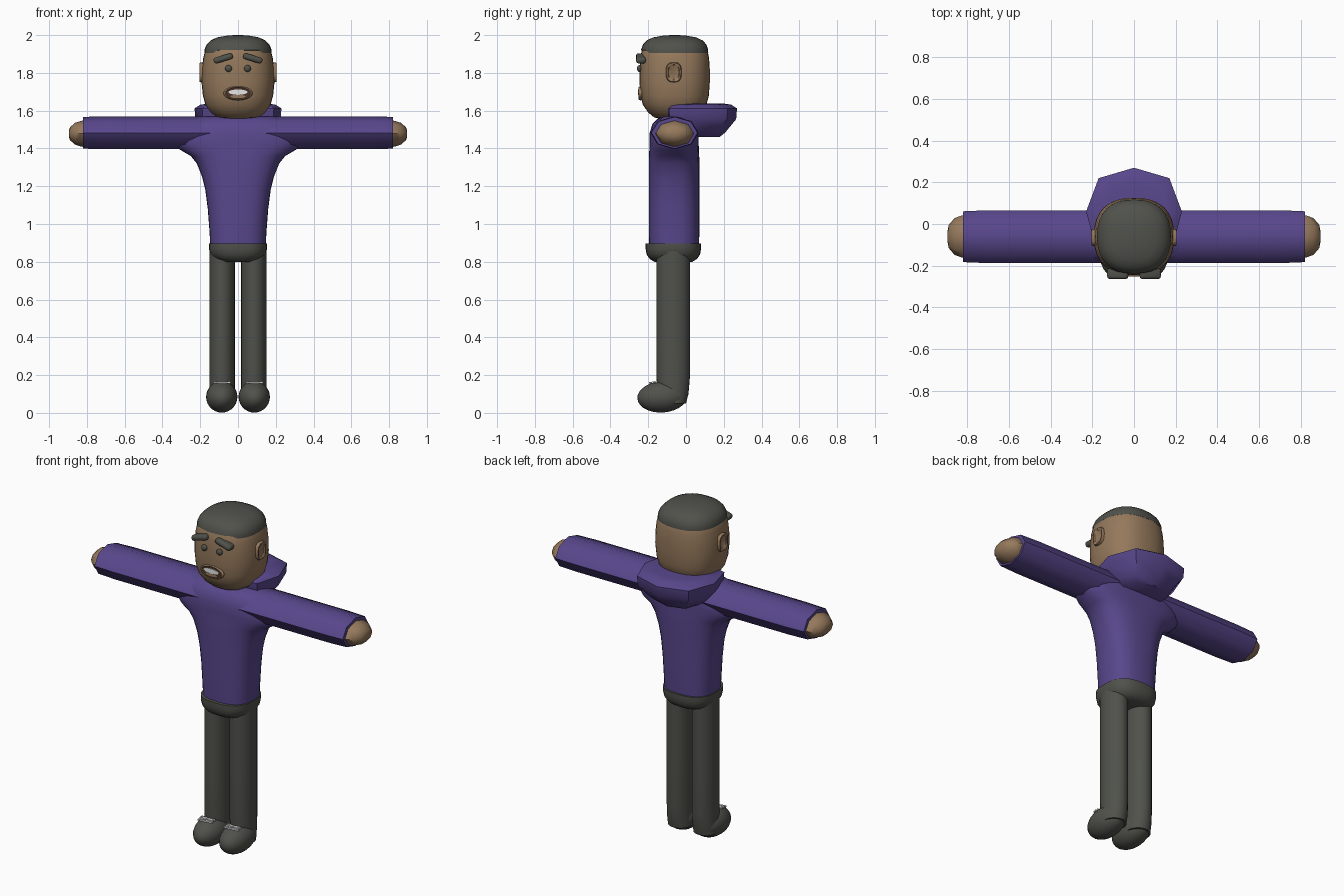
import bpy, bmesh, math
from mathutils import Matrix, Vector

if "Cube" in bpy.data.objects:
    bpy.data.objects.remove(bpy.data.objects["Cube"])


def material(name, rgb):
    m = bpy.data.materials.new(name)
    m.diffuse_color = (*rgb, 1)
    m.use_nodes = True
    m.node_tree.nodes["Principled BSDF"].inputs["Base Color"].default_value = m.diffuse_color
    return m


SKIN = material("brown skin", (0.30, 0.19, 0.107))
PURPLE = material("purple cloth", (0.098, 0.063, 0.262))
DARK = material("charcoal", (0.080, 0.083, 0.070))
WHITE = material("white", (0.8, 0.8, 0.8))
MOUTH = material("dark mouth", (0.07, 0.035, 0.025))


def finish(name, bm, mat, angle=50):
    bmesh.ops.recalc_face_normals(bm, faces=bm.faces[:])
    me = bpy.data.meshes.new(name)
    bm.to_mesh(me)
    bm.free()
    me.materials.append(mat)
    ob = bpy.data.objects.new(name, me)
    bpy.context.collection.objects.link(ob)
    bpy.ops.object.select_all(action='DESELECT')
    ob.select_set(True)
    bpy.context.view_layer.objects.active = ob
    bpy.ops.object.shade_smooth_by_angle(angle=math.radians(angle))
    return ob


def skin_rings(rings):
    """Joins closed rings of points into a capped tube."""
    bm = bmesh.new()
    rows = [[bm.verts.new(p) for p in r] for r in rings]
    n = len(rows[0])
    for a, b in zip(rows, rows[1:]):
        for i in range(n):
            j = (i + 1) % n
            bm.faces.new((a[i], a[j], b[j], b[i]))
    bm.faces.new(rows[0])
    bm.faces.new(rows[-1])
    return bm


def loft(name, rings, mat, axis='z', n=24, p=2.0, angle=50):
    """Rings are (position on axis, centre u, centre v, radius u, radius v)."""
    out = []
    for t, cu, cv, ru, rv in rings:
        row = []
        for i in range(n):
            a = 2 * math.pi * i / n
            c, s = math.cos(a), math.sin(a)
            u = cu + ru * math.copysign(abs(c) ** (2 / p), c)
            v = cv + rv * math.copysign(abs(s) ** (2 / p), s)
            row.append((u, v, t) if axis == 'z' else (t, u, v))
        out.append(row)
    return finish(name, skin_rings(out), mat, angle)


def ball(name, loc, size, mat, rot=(0, 0, 0)):
    bm = bmesh.new()
    bmesh.ops.create_uvsphere(bm, u_segments=24, v_segments=14, radius=1)
    ob = finish(name, bm, mat)
    ob.location, ob.scale, ob.rotation_euler = loc, size, rot
    return ob


def box(name, loc, size, mat, rot=(0, 0, 0), bevel=0.0):
    bm = bmesh.new()
    bmesh.ops.create_cube(bm, size=1, matrix=Matrix.Diagonal((*size, 1)))
    if bevel:
        bmesh.ops.bevel(bm, geom=bm.edges[:], offset=bevel, segments=3,
                        profile=0.5, affect='EDGES')
    ob = finish(name, bm, mat)
    ob.location, ob.rotation_euler = loc, rot
    return ob


def disc(name, loc, rx, rz, depth, mat):
    bm = bmesh.new()
    bmesh.ops.create_cone(bm, cap_ends=True, segments=28, radius1=1, radius2=1, depth=depth,
                          matrix=Matrix.Rotation(math.pi / 2, 4, 'X'))
    bmesh.ops.scale(bm, vec=Vector((rx, 1, rz)), verts=bm.verts[:])
    ob = finish(name, bm, mat)
    ob.location = loc
    return ob


CY = -0.06
# Head: rounded block
loft("head", [(z, 0, CY, rx, ry) for z, rx, ry in [
    (1.557, .075, .08), (1.565, .11, .11), (1.59, .145, .14), (1.63, .172, .168),
    (1.68, .186, .181), (1.75, .193, .186), (1.82, .191, .186), (1.88, .184, .182),
    (1.92, .174, .174), (1.95, .155, .158), (1.975, .11, .12), (1.985, .05, .06)]],
    SKIN, n=32, p=2.4)

# Hair cap, with the hairline raised over the forehead
hair = loft("hair", [(z, 0, CY, rx, ry) for z, rx, ry in [
    (1.905, .178, .178), (1.925, .177, .177), (1.95, .166, .168), (1.972, .145, .148),
    (1.988, .11, .114), (1.997, .06, .062), (2.0, .02, .02)]], DARK, n=32, p=2.4)
for v in hair.data.vertices:
    if v.co.z < 1.91 and v.co.y < -.15 and abs(v.co.x) < .12:
        v.co.z = 1.92

# Mouth and teeth
disc("mouth", (0, -.240, 1.692), .066, .031, .018, MOUTH)
disc("teeth", (0, -.244, 1.698), .05, .014, .018, WHITE)
disc("tongue", (0, -.244, 1.675), .04, .009, .014, SKIN)
bm = bmesh.new()
lip = []
for i in range(28):
    a = 2 * math.pi * i / 28
    ring = []
    for k in range(8):
        b = 2 * math.pi * k / 8
        r = 1 + .13 * math.cos(b)
        ring.append(bm.verts.new((.068 * r * math.cos(a), -.241 + .01 * math.sin(b),
                                  1.692 + .033 * r * math.sin(a))))
    lip.append(ring)
for i in range(28):
    for k in range(8):
        j, m = (i + 1) % 28, (k + 1) % 8
        bm.faces.new((lip[i][k], lip[j][k], lip[j][m], lip[i][m]))
finish("lips", bm, SKIN)

# Sweatshirt body flaring into the shoulders
loft("sweatshirt_body", [(z, 0, CY - .003, rx, ry) for z, rx, ry in [
    (.86, .147, .13), (.95, .15, .134), (1.08, .16, .134), (1.18, .173, .134),
    (1.25, .19, .134), (1.32, .218, .134), (1.36, .25, .133), (1.395, .31, .131),
    (1.43, .34, .13), (1.48, .34, .13), (1.53, .29, .115), (1.555, .24, .09),
    (1.57, .19, .055)]], PURPLE, n=32, p=2.6)

# Folded hood: faceted pouch behind the neck
half = [(0, .27), (.17, .22), (.23, .06), (.19, -.09)]
outline = half + [(0, -.10)] + [(-x, y) for x, y in reversed(half[1:])]
finish("hood", skin_rings([[(x * s, .05 + (y - .05) * s, z) for x, y in outline]
       for z, s in [(1.46, .58), (1.485, .72), (1.555, .98), (1.612, 1.0),
                    (1.632, .86), (1.638, .66)]]), PURPLE, 40)

# Hips
loft("trouser_waist", [(z, 0, -.067, rx, ry) for z, rx, ry in [
    (.80, .09, .10), (.815, .125, .125), (.84, .147, .142), (.87, .154, .147),
    (.897, .154, .147), (.897, .14, .13)]], DARK, n=28, p=2.6)

for side, s in (("left", 1), ("right", -1)):
    # Sleeve: eight-sided tube, hand: short faceted cap
    loft(side + "_sleeve", [(s * x, CY - .001, 1.483, .127, .087)
                            for x in (.1, .4, .7)] +
         [(s * .82, CY - .001, 1.483, .122, .084)], PURPLE, axis='x', n=8)
    loft(side + "_hand", [(s * x, CY, 1.478, ry, rz) for x, ry, rz in [
        (.80, .105, .072), (.83, .10, .068), (.862, .088, .058),
        (.89, .055, .034), (.896, .02, .012)]], SKIN, axis='x', n=8)
    # Ear with sunken centre
    loft(side + "_ear", [(s * x, -.065, 1.803, ry, rz) for x, ry, rz in [
        (.17, .036, .046), (.195, .042, .053), (.205, .038, .049),
        (.205, .031, .041), (.199, .027, .036)]], SKIN, axis='x', n=20, p=2.8)
    # Eye and slanted brow
    ball(side + "_eye", (s * .05, -.246, 1.823), (.018, .014, .018), DARK)
    box(side + "_brow", (s * .078, -.238, 1.877), (.104, .052, .032), DARK,
        (0, s * math.radians(17), 0), .013)
    # Leg, shoe and laces
    loft(side + "_leg", [(z, s * .084, y, .067, ry) for z, y, ry in [
        (.05, -.065, .065), (.10, -.067, .08), (.18, -.068, .088),
        (.5, -.068, .088), (.86, -.068, .088)]], DARK)
    ball(side + "_shoe", (s * .086, -.125, .085), (.083, .133, .083), DARK,
         (math.radians(4), 0, 0))
    for k, (y, turn) in enumerate([(-.165, 12), (-.165, -12), (-.185, 8)]):
        box(f"{side}_lace_{k}", (s * .086, y, .163 - .004 * (k == 2)), (.09, .009, .008),
            WHITE, (0, 0, math.radians(turn)))
